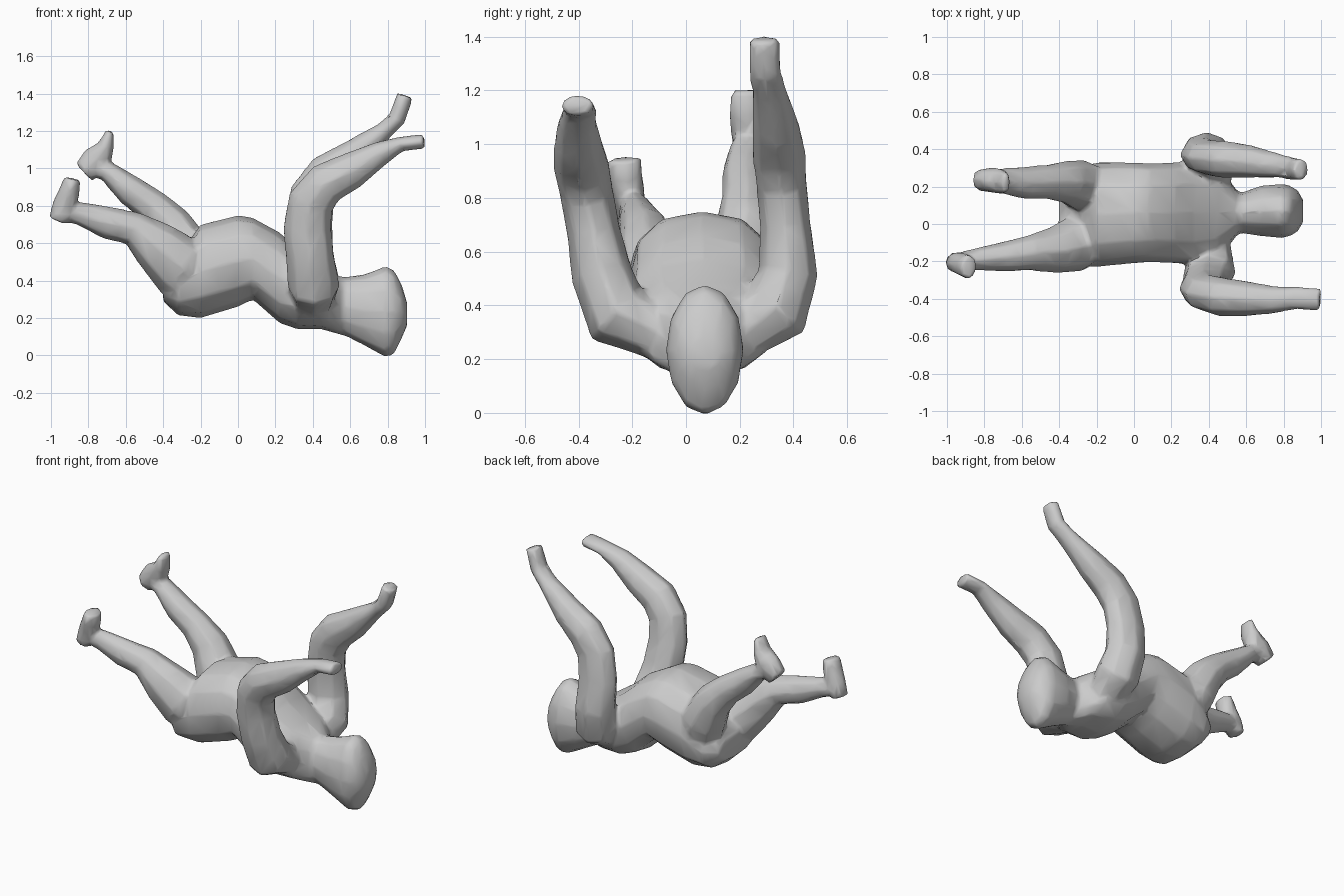
import bpy, bmesh, math
from mathutils import Vector

parts = []


def tube(name, rings, sides=8, axis=None, power=1.0):
    """Loft rings of (x, y, z, half width across y, half depth) into a closed tube."""
    bm = bmesh.new()
    pts = [Vector(r[:3]) for r in rings]
    loops = []
    for i, r in enumerate(rings):
        t = Vector(axis) if axis else pts[min(i + 1, len(pts) - 1)] - pts[max(i - 1, 0)]
        t.normalize()
        side = Vector((0, 1, 0))
        side = (side - t * side.dot(t)).normalized()
        up = t.cross(side)
        loop = []
        for k in range(sides):
            a = 2 * math.pi * k / sides
            c, s = math.cos(a), math.sin(a)
            c = math.copysign(abs(c) ** power, c)
            s = math.copysign(abs(s) ** power, s)
            loop.append(bm.verts.new(pts[i] + side * r[3] * c + up * r[4] * s))
        loops.append(loop)
    for a, b in zip(loops, loops[1:]):
        for k in range(sides):
            j = (k + 1) % sides
            bm.faces.new((a[k], a[j], b[j], b[k]))
    bm.faces.new(loops[0][::-1])
    bm.faces.new(loops[-1])
    bmesh.ops.recalc_face_normals(bm, faces=bm.faces[:])
    me = bpy.data.meshes.new(name)
    bm.to_mesh(me)
    bm.free()
    ob = bpy.data.objects.new(name, me)
    bpy.context.collection.objects.link(ob)
    parts.append(ob)


def slices(profile):
    """Turn (x, y, bottom z, top z, half width) into upright rings."""
    return [(x, y, (lo + hi) / 2, w, (hi - lo) / 2) for x, y, lo, hi, w in profile]


# Torso: buttocks, belly, waist, chest and base of neck
tube("torso", slices([
    (-0.40, 0.05, 0.29, 0.44, 0.19), (-0.32, 0.04, 0.215, 0.53, 0.26),
    (-0.20, 0.05, 0.20, 0.70, 0.28), (0.00, 0.06, 0.26, 0.75, 0.27),
    (0.08, 0.06, 0.30, 0.735, 0.265), (0.22, 0.06, 0.175, 0.66, 0.27),
    (0.32, 0.06, 0.14, 0.57, 0.28), (0.45, 0.06, 0.14, 0.48, 0.25),
    (0.55, 0.06, 0.11, 0.42, 0.12)]), 12, (1, 0, 0), 0.85)

# Head and neck
tube("head", slices([
    (0.46, 0.06, 0.15, 0.43, 0.13), (0.58, 0.06, 0.10, 0.42, 0.11),
    (0.68, 0.07, 0.05, 0.435, 0.135), (0.79, 0.07, -0.01, 0.48, 0.145),
    (0.835, 0.07, 0.005, 0.455, 0.135), (0.875, 0.07, 0.09, 0.38, 0.11),
    (0.905, 0.07, 0.16, 0.28, 0.06)]), 12, (1, 0, 0))

# Arms with flattened hands
tube("right_arm", [
    (0.40, -0.06, 0.28, 0.10, 0.11), (0.405, -0.26, 0.37, 0.135, 0.14),
    (0.385, -0.315, 0.52, 0.115, 0.13), (0.37, -0.345, 0.68, 0.10, 0.13),
    (0.39, -0.37, 0.82, 0.10, 0.125), (0.47, -0.39, 0.92, 0.105, 0.115),
    (0.61, -0.40, 0.99, 0.093, 0.10), (0.76, -0.405, 1.08, 0.073, 0.068),
    (0.87, -0.395, 1.13, 0.062, 0.04), (0.995, -0.405, 1.145, 0.063, 0.04)])
tube("left_arm", [
    (0.40, 0.18, 0.28, 0.10, 0.11), (0.405, 0.335, 0.385, 0.135, 0.14),
    (0.385, 0.38, 0.52, 0.113, 0.13), (0.375, 0.37, 0.70, 0.095, 0.13),
    (0.40, 0.355, 0.86, 0.095, 0.125), (0.48, 0.345, 0.97, 0.10, 0.115),
    (0.61, 0.335, 1.06, 0.09, 0.092), (0.78, 0.31, 1.20, 0.065, 0.05),
    (0.85, 0.295, 1.265, 0.062, 0.048), (0.893, 0.29, 1.39, 0.058, 0.045)])

# Legs
tube("right_leg", [
    (-0.20, -0.05, 0.41, 0.14, 0.14), (-0.32, -0.11, 0.48, 0.15, 0.17),
    (-0.43, -0.14, 0.58, 0.125, 0.14), (-0.56, -0.155, 0.68, 0.095, 0.093),
    (-0.70, -0.175, 0.71, 0.08, 0.088), (-0.85, -0.19, 0.76, 0.06, 0.063),
    (-0.95, -0.205, 0.775, 0.05, 0.05)])
tube("left_leg", [
    (-0.22, 0.17, 0.40, 0.12, 0.13), (-0.28, 0.205, 0.56, 0.14, 0.14),
    (-0.36, 0.225, 0.70, 0.115, 0.115), (-0.46, 0.225, 0.80, 0.093, 0.093),
    (-0.58, 0.22, 0.885, 0.088, 0.083), (-0.70, 0.23, 0.985, 0.07, 0.055),
    (-0.79, 0.235, 1.01, 0.05, 0.045)])

# Feet, from heel to toes
tube("right_foot", [
    (-0.965, -0.205, 0.72, 0.055, 0.05), (-0.93, -0.21, 0.80, 0.06, 0.065),
    (-0.90, -0.225, 0.88, 0.065, 0.057), (-0.885, -0.23, 0.945, 0.065, 0.045)])
tube("left_foot", [
    (-0.825, 0.235, 0.98, 0.06, 0.065), (-0.755, 0.235, 1.045, 0.068, 0.085),
    (-0.705, 0.225, 1.12, 0.068, 0.045), (-0.685, 0.22, 1.20, 0.055, 0.022)])

# Fuse the parts into one continuous skin with a coarse, smooth-shaded mesh
bpy.ops.object.select_all(action='DESELECT')
for ob in parts:
    ob.select_set(True)
body = parts[0]
bpy.context.view_layer.objects.active = body
bpy.ops.object.join()
body.name = "body"
skin = body.modifiers.new("skin", 'REMESH')
skin.mode = 'VOXEL'
skin.voxel_size = 0.012
relax = body.modifiers.new("relax", 'SMOOTH')
relax.factor = 0.5
relax.iterations = 6
coarse = body.modifiers.new("coarse", 'DECIMATE')
coarse.ratio = 0.05
for m in ("skin", "relax", "coarse"):
    bpy.ops.object.modifier_apply(modifier=m)
bpy.ops.object.shade_smooth_by_angle(angle=math.radians(60))
